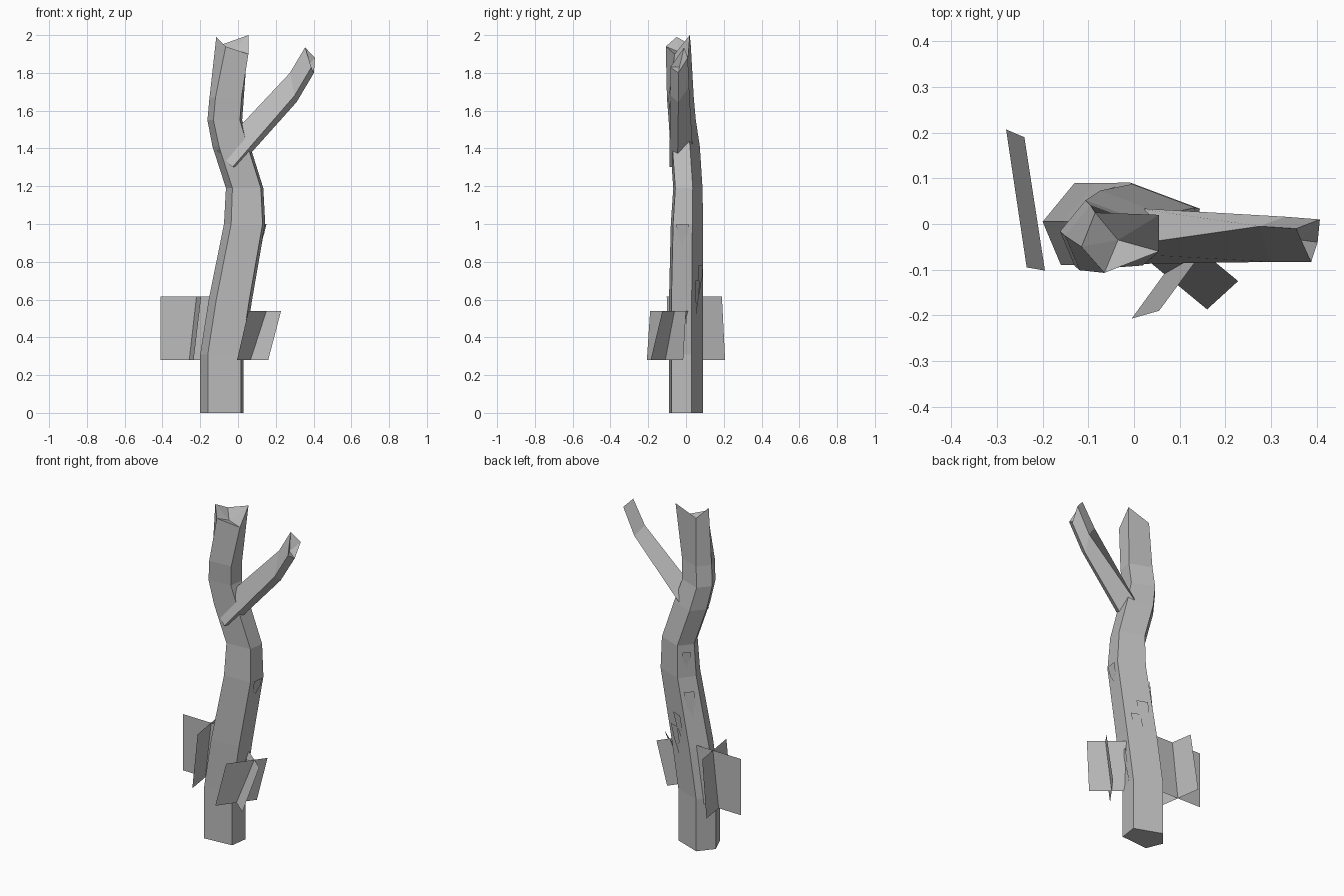
import bpy
from mathutils import Vector

if "Cube" in bpy.data.objects:
    bpy.data.objects.remove(bpy.data.objects["Cube"])

bark = bpy.data.materials.new("bark grey")
bark.diffuse_color = (0.5, 0.5, 0.5, 1)
bark.use_nodes = True
bark.node_tree.nodes["Principled BSDF"].inputs["Base Color"].default_value = bark.diffuse_color


def add_mesh(name, verts, faces):
    mesh = bpy.data.meshes.new(name)
    mesh.from_pydata(verts, [], faces)
    mesh.materials.append(bark)
    mesh.update()
    ob = bpy.data.objects.new(name, mesh)
    bpy.context.collection.objects.link(ob)
    return ob


def add_tube(name, rings, dip):
    """Join rings of points, close the start and sink the broken end to a dip."""
    n, k = len(rings[0]), len(rings)
    verts = [p for ring in rings for p in ring] + [dip]
    faces = [tuple(reversed(range(n)))]
    for r in range(k - 1):
        for i in range(n):
            j = (i + 1) % n
            faces.append((r*n + i, r*n + j, r*n + n + j, r*n + n + i))
    top = (k - 1) * n
    faces += [(top + i, top + (i + 1) % n, k * n) for i in range(n)]
    return add_mesh(name, verts, faces)


# Trunk: irregular five-sided section along a bent path (x, y, z, scale)
section = [(-.115, .005), (-.075, -.09), (.10, -.077), (.115, .03), (-.045, .09)]
path = [(-.085, 0, 0, 1), (-.085, 0, .31, 1), (-.04, 0, .60, 1),
        (.035, .005, 1.0, .95), (.035, .01, 1.19, .86), (-.035, -.005, 1.41, .87),
        (-.07, -.02, 1.55, .80), (-.06, -.03, 1.67, .79)]
trunk_rings = [[Vector((x + s*a, y + s*b, z)) for a, b in section]
               for x, y, z, s in path]
trunk_rings.append([Vector(p) for p in (
    (-.115, -.05, 1.99), (-.065, -.107, 1.94), (.055, -.06, 1.90),
    (.055, .02, 2.0), (-.085, .025, 1.95))])
add_tube("trunk", trunk_rings, (-.035, -.035, 1.91))

# Side branch: four-sided, broken at the tip (top, front, lower, back edges)
branch_rings = [
    [(-.11, -.06, 1.39), (-.03, -.088, 1.30), (.01, -.045, 1.31), (.0, .035, 1.40)],
    [(.275, -.005, 1.80), (.30, -.083, 1.68), (.31, -.04, 1.645), (.33, .016, 1.73)],
    [(.355, -.01, 1.935), (.388, -.083, 1.83), (.402, -.04, 1.80), (.407, .01, 1.88)]]
add_tube("side_branch", branch_rings, (.365, -.035, 1.83))

# Crossed thin leaf cards on both sides of the trunk
cards = {
    "left_card_wide": [(-.41, .065, .28), (-.07, .057, .28),
                       (-.07, .057, .615), (-.41, .065, .615)],
    "left_card_cross": [(-.28, .207, .28), (-.235, -.095, .28),
                        (-.195, -.102, .615), (-.24, .19, .615)],
    "right_card_wide": [(-.03, -.03, .28), (.16, -.187, .28),
                        (.228, -.125, .54), (.04, .03, .54)],
    "right_card_cross": [(-.005, -.207, .28), (.135, -.015, .28),
                         (.195, .0, .54), (.055, -.19, .54)]}
for name, corners in cards.items():
    add_mesh(name, corners, [(0, 1, 2, 3)])


def trunk_point(side, u, z, lift):
    """Point on a trunk side at height z, lifted off the surface."""
    for lo, hi in zip(trunk_rings, trunk_rings[1:]):
        if lo[0].z <= z <= hi[0].z:
            t = (z - lo[0].z) / (hi[0].z - lo[0].z)
            p = lo[side].lerp(hi[side], t)
            q = lo[(side + 1) % 5].lerp(hi[(side + 1) % 5], t)
            out = (q - p).cross(Vector((0, 0, 1))).normalized()
            return p.lerp(q, u) + out * lift


# Loose bark flakes: ragged shields standing slightly off the trunk
outline = [(.1, 1), (.9, 1), (.85, .6), (.6, .35), (.5, 0), (.4, .3), (.2, .5)]
# (trunk side, u start, u end, z low, z high)
flakes = [(2, .1, .9, .88, 1.0), (3, .15, .6, .50, .70), (3, .4, .9, .62, .78),
          (4, .1, .8, .75, .92), (4, .2, .8, 1.04, 1.15), (2, .5, .8, .30, .50)]
for i, (side, u0, u1, z0, z1) in enumerate(flakes):
    pts = [trunk_point(side, u0 + (u1 - u0)*a, z0 + (z1 - z0)*b, .003 + .006*b)
           for a, b in outline]
    add_mesh(f"bark_flake_{i + 1}", pts, [tuple(range(len(pts)))])
